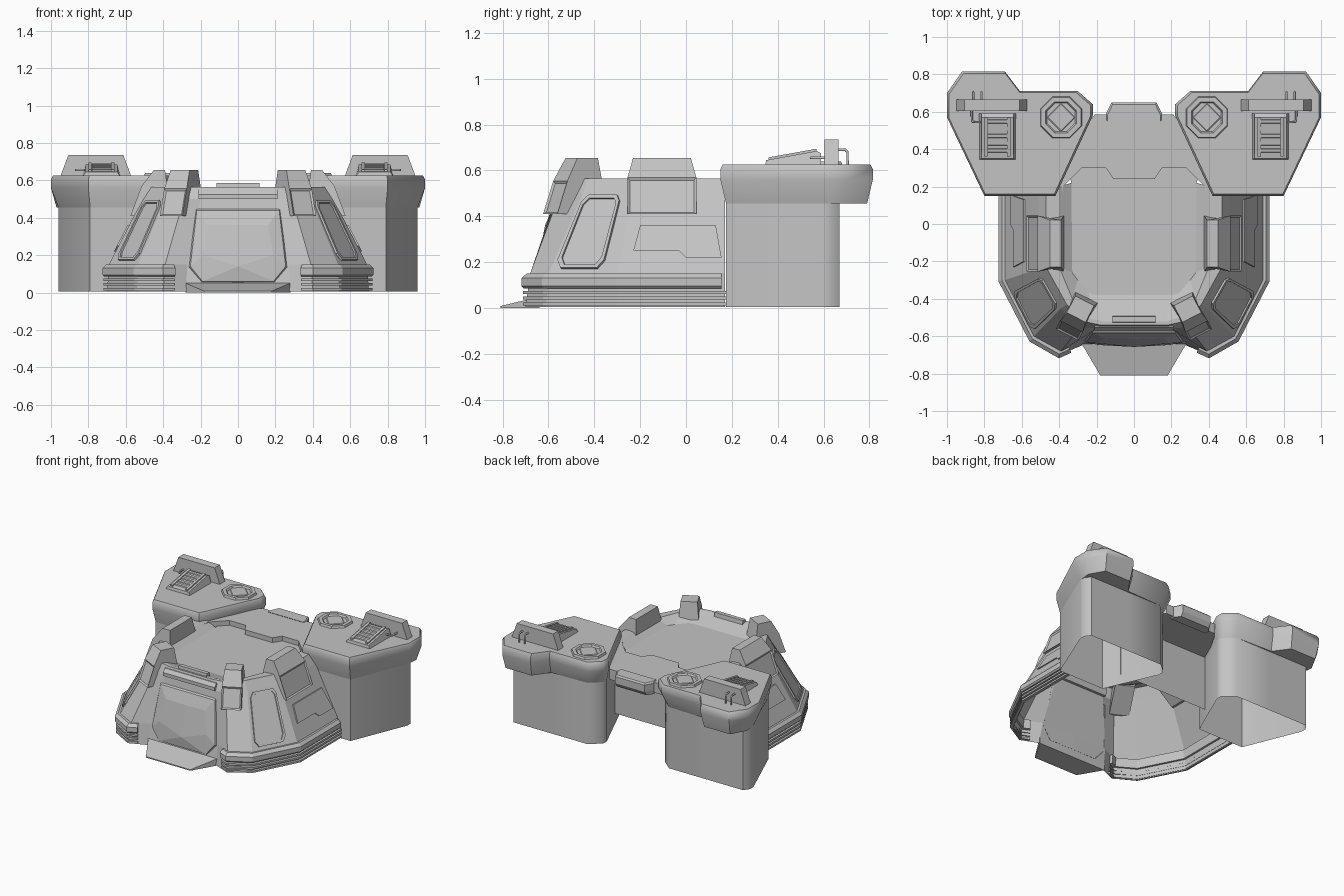
import bpy, bmesh, math
from mathutils import Vector

old = bpy.data.objects.get("Cube")
if old:
    bpy.data.objects.remove(old, do_unlink=True)

grey = bpy.data.materials.new("plain grey")
grey.use_nodes = True
COLOUR = (0.55, 0.55, 0.55, 1)
grey.diffuse_color = COLOUR
grey.node_tree.nodes["Principled BSDF"].inputs["Base Color"].default_value = COLOUR


def finish(name, bm, smooth=0):
    """Turn a bmesh into an object, mirrored across x = 0."""
    me = bpy.data.meshes.new(name)
    bm.to_mesh(me)
    bm.free()
    me.materials.append(grey)
    ob = bpy.data.objects.new(name, me)
    bpy.context.collection.objects.link(ob)
    if smooth:
        bpy.ops.object.select_all(action='DESELECT')
        ob.select_set(True)
        bpy.context.view_layer.objects.active = ob
        bpy.ops.object.shade_smooth_by_angle(angle=math.radians(smooth))
    ob.modifiers.new("Mirror", 'MIRROR')


def loft(rings, closed=True, start=True, end=True):
    """Skin a list of equal-length point rings."""
    bm = bmesh.new()
    vs = [[bm.verts.new(p) for p in ring] for ring in rings]
    n = len(rings[0])
    for a, b in zip(vs, vs[1:]):
        for i in range(n if closed else n - 1):
            j = (i + 1) % n
            bm.faces.new((a[i], a[j], b[j], b[i]))
    if start:
        bm.faces.new(vs[0])
    if end:
        bm.faces.new(vs[-1])
    bmesh.ops.recalc_face_normals(bm, faces=bm.faces)
    return bm


def level(points, z):
    return [(x, y, z) for x, y in points]


def bar(name, profile, x0, x1, taper=0, base=0):
    """Extrude a (y, z) profile along x; points above base pull in by taper."""
    ends = []
    for x, s in ((x0, 1), (x1, -1)):
        ends.append([(x + (s * taper if z > base else 0), y, z) for y, z in profile])
    finish(name, loft(ends))


def sweep(name, path, profile):
    """Run an (outward offset, z) profile along a plan path with mitred corners."""
    pts = [Vector(p) for p in path]
    rings = []
    for i, p in enumerate(pts):
        segs = [(pts[k + 1] - pts[k]).normalized() for k in (i - 1, i) if 0 <= k < len(pts) - 1]
        normals = [Vector((-d.y, d.x)) for d in segs]
        m = sum(normals, Vector((0, 0))).normalized()
        m /= m.dot(normals[0])
        rings.append([(p.x + m.x * o, p.y + m.y * o, z) for o, z in profile])
    finish(name, loft(rings))


def fin(name, origin, direction, width, profile, top):
    """Armoured fin: (reach, z) profile thickened sideways, with a panel in its outer face."""
    o, d = Vector(origin), Vector(direction).normalized()
    side = Vector((-d.y, d.x))
    ends = []
    for s in (-0.5, 0.5):
        ring = []
        for r, z in profile:
            p = o + d * r + side * s * width * (0.84 if z >= top else 1)
            ring.append((p.x, p.y, z))
        ends.append(ring)
    bm = loft(ends)
    out = Vector((d.x, d.y, 0.3))
    face = max(bm.faces, key=lambda f: f.normal.dot(out) + f.calc_area())
    bmesh.ops.inset_individual(bm, faces=[face], thickness=0.015, depth=-0.008)
    finish(name, bm)


# Hull shell: sloped facets, rim and tub, open underneath
hull_levels = [
    (0.005, [(.70, .17), (.70, -.30), (.54, -.61), (.40, -.70), (.28, -.65), (0, -.645)]),
    (0.15, [(.69, .17), (.69, -.30), (.535, -.60), (.39, -.68), (.27, -.62), (0, -.62)]),
    (0.50, [(.51, .17), (.51, -.24), (.39, -.45), (.29, -.55), (.20, -.56), (0, -.56)]),
    (0.565, [(.47, .17), (.47, -.23), (.36, -.43), (.27, -.52), (.18, -.54), (0, -.54)]),
    (0.565, [(.40, .20), (.40, -.23), (.33, -.40), (.25, -.50), (.17, -.52), (0, -.52)]),
    (0.52, [(.335, .22), (.33, -.26), (.30, -.30), (.24, -.37), (.21, -.38), (0, -.38)]),
]
finish("hull", loft([level(p, z) for z, p in hull_levels], closed=False, start=False, end=False))

# Framed windows on the front corner facets, mapped across each facet
low, high = [[Vector(p) for p in level(hull_levels[k][1][1:3], hull_levels[k][0])] for k in (1, 2)]
out = (low[1] - low[0]).cross(high[0] - low[0]).normalized()
if out.x < 0:
    out = -out


def on_facet(u, v, lift):
    return low[0].lerp(low[1], u).lerp(high[0].lerp(high[1], u), v) + out * lift


opening = [(.30, .06), (.84, .06), (.93, .16), (.93, .88), (.84, .97), (.26, .97), (.19, .90), (.22, .16)]
inner = [(.56 + (u - .56) * .86, .51 + (v - .51) * .91) for u, v in opening]
finish("corner_window", loft([[on_facet(u, v, h) for u, v in ring] for ring, h in
                              ((opening, 0), (opening, .012), (inner, .012), (inner, .003))], start=False))

# Tub floor and stepped rear deck
floor = [(0, -.38), (.21, -.38), (.24, -.37), (.30, -.30), (.33, -.26), (.335, .22), (.36, .32), (0, .32)]
bm = bmesh.new()
bm.faces.new([bm.verts.new((x, y, .52)) for x, y in floor])
finish("tub_floor", bm)
deck = [(0, .24), (.11, .24), (.15, .30), (.28, .30), (.38, .20), (.385, .16), (.46, .16),
        (.23, .56), (.21, .585), (0, .585)]
finish("rear_deck", loft([level(deck, .48), level(deck, .555)]))
lip = [(0, .56), (.15, .56), (.15, .59), (.12, .65), (0, .65)]
finish("rear_lip", loft([level([(x, min(y, .63)) for x, y in lip], .47), level(lip, .50),
                         level(lip, .55), level([(x * .95, y - .01) for x, y in lip], .56)]))

# Rear wall set back under the deck
bm = bmesh.new()
bm.faces.new([bm.verts.new(p) for p in ((0, .30, .08), (.37, .30, .08), (.37, .30, .5), (0, .30, .5))])
finish("rear_wall", bm)

# Skirt rails
skirt = [(.70, .155), (.70, -.30), (.54, -.61), (.40, -.69), (.345, -.665)]
sweep("skirt_rail", skirt, [(-.02, .085), (.015, .085), (.025, .095), (.025, .13), (.005, .15), (-.025, .15)])
skirt[0] = (.70, .175)
for i, z in enumerate((.012, .038, .062)):
    sweep("thin_rail_%d" % (i + 1), skirt, [(-.004, z), (.018, z), (.018, z + .013), (-.004, z + .013)])

# Raised fins around the rim
fin("side_fin", (.375, -.105), (1, 0), .30,
    [(0, .545), (.015, .655), (.075, .655), (.14, .57), (.2, .41), (.165, .41)], .65)
fin("corner_fin", (.245, -.375), (.46, -.89), .135,
    [(.02, .53), (.04, .655), (.14, .655), (.195, .555), (.245, .41), (.20, .41)], .65)

# Side window plate lying on the sloped wall
shape = [(-.23, .25), (-.20, .36), (.13, .36), (.155, .22), (0, .22), (-.03, .25)]
finish("side_window", loft([[(.69 - .18 * (z - .15) / .35 + off, y, z) for y, z in shape]
                            for off in (0, .009)]))


# Faceted windscreen
def panel_y(z):
    return -.645 + .17 * z


outer = [(0, .44), (.22, .44), (.255, .14), (.19, .06), (0, .06)]
bm = bmesh.new()
back = [bm.verts.new((x * 1.03, panel_y(z), z + (.008 if z > .3 else -.006))) for x, z in outer]
rim = [bm.verts.new((x, panel_y(z) - .012, z)) for x, z in outer]
a, b, c, d = [bm.verts.new(p) for p in ((0, -.615, .36), (.16, -.61, .36), (.19, -.638, .20), (0, -.657, .14))]
for i in range(4):
    bm.faces.new((back[i], back[i + 1], rim[i + 1], rim[i]))
for f in ((rim[0], rim[1], b, a), (rim[1], rim[2], c, b), (rim[2], rim[3], c),
          (rim[3], d, c), (rim[3], rim[4], d), (a, b, c, d)):
    bm.faces.new(f)
bmesh.ops.recalc_face_normals(bm, faces=bm.faces)
finish("windscreen", bm)

# Lintel, rim block and front ramp
bar("lintel", [(-.54, .50), (-.57, .50), (-.57, .525), (-.55, .55), (-.53, .55)], 0, .21)
bar("rim_block", [(-.49, .55), (-.53, .55), (-.525, .585), (-.495, .585)], 0, .115)
ramp_top = [(0, -.64, .05), (.28, -.64, .05), (.18, -.81, .008), (0, -.81, .008)]
finish("ramp", loft([[(x, y, 0) for x, y, z in ramp_top], ramp_top]))

# Rear towers: upright body, soft flare to the head, stepped overhang at the outer back
body = [(.96, .59), (.96, .63), (.93, .67), (.69, .67), (.61, .67), (.33, .67), (.25, .60),
        (.25, .56), (.42, .175), (.79, .175)]
head = [(1, .57), (1, .70), (.92, .815), (.69, .815), (.61, .71), (.30, .71), (.22, .64),
        (.22, .58), (.42, .15), (.80, .15)]
under = [(.96, .59), (.97, .68), (.91, .79), (.70, .79), (.62, .68)] + body[5:]
cap = [(.64 + (x - .64) * .97, .48 + (y - .48) * .97) for x, y in head]
finish("tower", loft([level(body, 0.005), level(body, .455), level(under, .455), level(head, .56),
                      level(head, .605), level(cap, .625)], start=False), smooth=50)


# Round hatch on each tower
def circle(r, z, n=8, turn=math.pi / 8):
    return [(.39 + r * math.cos(turn + math.tau * i / n), .57 + r * math.sin(turn + math.tau * i / n), z)
            for i in range(n)]


finish("hatch_ring", loft([circle(.122, .62), circle(.115, .64), circle(.09, .64), circle(.082, .628)],
                          start=False))
finish("hatch_core", loft([circle(.082, .625, 4, 0), circle(.07, .631, 4, 0)]))

# Upright fence, louvred vent and pipes on each tower
bar("tower_fence", [(.605, .62), (.605, .735), (.665, .735), (.665, .62)], .57, .95, .043, .7)
bar("vent_box", [(.345, .62), (.35, .645), (.57, .685), (.59, .675), (.59, .62)], .63, .83, .015, .64)
for i in range(5):
    y = .38 + i * .039
    z = .645 + (y - .35) * .18
    bar("vent_slat_%d" % (i + 1), [(y, z - .005), (y + .004, z + .008), (y + .021, z + .011),
                                   (y + .024, z)], .68, .78)
for x in (.66, .782):
    bar("vent_side_rail", [(.36, .64), (.36, .657), (.57, .695), (.57, .68)], x, x + .018)


def pipe(name, points):
    cu = bpy.data.curves.new(name, 'CURVE')
    cu.dimensions = '3D'
    cu.bevel_depth = .006
    cu.bevel_resolution = 1
    cu.use_fill_caps = True
    sp = cu.splines.new('POLY')
    sp.points.add(len(points) - 1)
    for q, p in zip(sp.points, points):
        q.co = (*p, 1)
    cu.materials.append(grey)
    ob = bpy.data.objects.new(name, cu)
    bpy.context.collection.objects.link(ob)
    ob.modifiers.new("Mirror", 'MIRROR')


for x in (.815, .86):
    pipe("fence_pipe", [(x, .66, .69), (x, .695, .69), (x, .705, .68), (x, .705, .62)])
pipe("vent_pipe", [(.82, .545, .655), (.86, .545, .655), (.867, .555, .655), (.867, .61, .655)])
